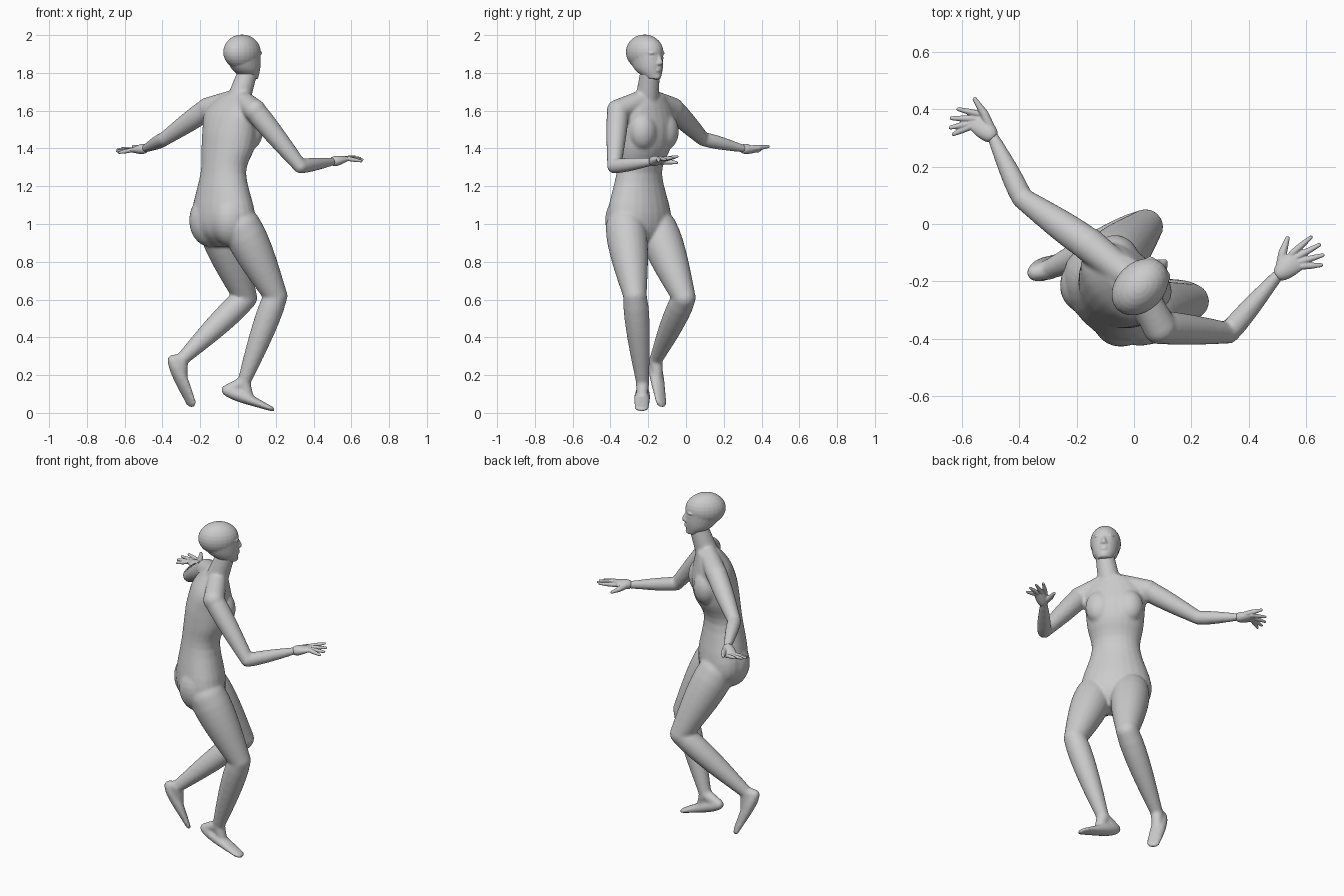
import bpy, bmesh, math
from mathutils import Vector, Matrix

cube = bpy.data.objects.get("Cube")
if cube:
    bpy.data.objects.remove(cube)

skin = bpy.data.materials.new("plain grey")
skin.use_nodes = True
grey = (0.6, 0.6, 0.6, 1)
skin.diffuse_color = grey
skin.node_tree.nodes["Principled BSDF"].inputs["Base Color"].default_value = grey

UP = Vector((0, 0, 1))
FORWARD = Vector((1, 1, 0)).normalized()
LEFT = Vector((-1, 1, 0)).normalized()
BODY_LINE = -.12


def place(forward, left, height):
    """Point measured along the direction the figure faces."""
    return FORWARD * forward + LEFT * (BODY_LINE + left) + UP * height


def spline(before, start, end, after, t):
    """Smooth interpolation through neighbouring stations."""
    slope_in, slope_out = (end - before) / 2, (after - start) / 2
    ease = t * t * (3 - 2 * t)
    return (start.lerp(end, ease) + slope_in * t * (1 - t) ** 2
            - slope_out * t * t * (1 - t))


def loft(bm, stations, axis, side, segments=24, steps=4):
    """Skin elliptical rings given as (centre, half width, half depth)."""
    keys = [Vector((*centre, width, depth)) for centre, width, depth in stations]
    keys = [keys[0]] + keys + [keys[-1]]
    path = [spline(*keys[i:i + 4], step / steps)
            for i in range(len(keys) - 3) for step in range(steps)]
    path.append(keys[-1])
    across = (side - axis * side.dot(axis)).normalized()
    deep = axis.cross(across)
    rings = []
    for key in path:
        ring = []
        for k in range(segments):
            angle = math.tau * k / segments
            offset = across * key[3] * math.cos(angle) + deep * key[4] * math.sin(angle)
            ring.append(bm.verts.new(key.to_3d() + offset))
        rings.append(ring)
    for lower, upper in zip(rings, rings[1:]):
        for k in range(segments):
            bm.faces.new((lower[k - 1], lower[k], upper[k], upper[k - 1]))
    bm.faces.new(rings[0][::-1])
    bm.faces.new(rings[-1])


def blob(bm, centre, depth, width, height):
    """Ellipsoid aligned with the direction the figure faces."""
    turn = Matrix((FORWARD, LEFT, UP)).transposed().to_4x4()
    size = Matrix.Diagonal((depth, width, height, 1))
    bmesh.ops.create_uvsphere(bm, u_segments=24, v_segments=14, radius=1,
                              matrix=Matrix.Translation(centre) @ turn @ size)


def bone(bm, start, end, first, last, bulge=0, side=FORWARD, flatten=1):
    """Tapering segment, swelling in its upper half, flattened toward its end."""
    stations = []
    count = 8
    for i in range(count + 1):
        t = i / count
        radius = first + (last - first) * t + bulge * math.sin(math.pi * t ** .7)
        stations.append((start.lerp(end, t), radius, radius * (1 + (flatten - 1) * t)))
    loft(bm, stations, (end - start).normalized(), side, steps=1)


def limb(bm, joints, radii, bulge=0):
    """Chain of bones with a ball at every joint."""
    for i in range(len(joints) - 1):
        bone(bm, joints[i], joints[i + 1], radii[i], radii[i + 1], bulge)
    for joint, radius in zip(joints, radii):
        blob(bm, joint, radius, radius, radius)


def finish(bm, name, voxel, smoothing):
    """Fuse the overlapping forms into one smooth surface."""
    bmesh.ops.recalc_face_normals(bm, faces=bm.faces)
    mesh = bpy.data.meshes.new(name)
    bm.to_mesh(mesh)
    bm.free()
    mesh.materials.append(skin)
    obj = bpy.data.objects.new(name, mesh)
    bpy.context.collection.objects.link(obj)
    remesh = obj.modifiers.new("fuse", 'REMESH')
    remesh.mode = 'VOXEL'
    remesh.voxel_size = voxel
    remesh.use_smooth_shade = True
    relax = obj.modifiers.new("relax", 'SMOOTH')
    relax.factor = 0.5
    relax.iterations = smoothing


# Torso: forward offset, height, half width, half depth
body = bmesh.new()
torso = [(-.21, .88, .09, .06), (-.225, .95, .18, .12), (-.23, 1.06, .195, .135),
         (-.23, 1.27, .135, .105), (-.195, 1.4, .155, .125), (-.18, 1.5, .165, .125),
         (-.17, 1.6, .17, .1), (-.145, 1.68, .09, .06)]
loft(body, [(place(lean, 0, height), width, depth) for lean, height, width, depth in torso],
     UP, LEFT)
for offset in (-.08, .08):
    blob(body, place(-.12, offset, 1.49), .07, .08, .1)
    blob(body, place(-.25, offset, 1.02), .115, .105, .14)

# Neck
neck_base = place(-.14, -.03, 1.67)
limb(body, [neck_base, place(-.1, -.05, 1.8)], [.062, .052])

# Arms
right_shoulder, left_shoulder = Vector((.09, -.36, 1.6)), Vector((-.16, -.07, 1.61))
right_elbow, left_elbow = Vector((.33, -.38, 1.305)), Vector((-.39, .09, 1.45))
right_wrist, left_wrist = Vector((.5, -.18, 1.33)), Vector((-.49, .3, 1.4))
for shoulder, elbow, wrist in ((right_shoulder, right_elbow, right_wrist),
                               (left_shoulder, left_elbow, left_wrist)):
    limb(body, [neck_base, shoulder], [.05, .06])
    limb(body, [shoulder, elbow, wrist], [.057, .037, .021], bulge=.005)

# Legs and feet
right_leg = [Vector((.02, -.32, .98)), Vector((.2, -.27, .62)), Vector((.03, -.23, .16))]
left_leg = [Vector((-.1, -.15, .97)), Vector((.04, -.01, .61)), Vector((-.3, -.16, .28))]
right_foot = Vector((-.06, -.23, .12)), Vector((.18, -.235, .02))
left_foot = Vector((-.345, -.17, .28)), Vector((-.245, -.13, .045))
for leg, foot, side in ((right_leg, right_foot, Vector((0, 1, 0))),
                        (left_leg, left_foot, LEFT)):
    heel, toe = foot
    limb(body, leg, [.105, .062, .034], bulge=.012)
    bone(body, heel, toe, .03, .036, bulge=.01, side=side, flatten=.35)
    bone(body, heel.lerp(toe, .8), toe.lerp(heel, -.06), .016, .024, side=side, flatten=.35)
    limb(body, [leg[-1], heel.lerp(toe, .5)], [.036, .026])
    limb(body, [leg[-1], heel], [.034, .028])
finish(body, "body", .009, 4)

# Head: cranium, tapering jaw and features
head = bmesh.new()


def face(forward, left, height):
    return place(forward - .14, left - .05, height)


blob(head, face(0, 0, 1.91), .113, .085, .093)
loft(head, [(face(.005, 0, 1.91), .082, .106), (face(.02, 0, 1.85), .074, .095),
            (face(.035, 0, 1.81), .063, .076), (face(.065, 0, 1.77), .036, .042)], UP, LEFT)
limb(head, [face(.1, 0, 1.9), face(.117, 0, 1.855)], [.01, .015])
blob(head, face(.09, 0, 1.78), .022, .026, .016)
for lip in (1.813, 1.825):
    blob(head, face(.103, 0, lip), .016, .022, .007)
for offset in (-.03, .03):
    blob(head, face(.09, offset, 1.905), .018, .026, .01)
    blob(head, face(.088, offset, 1.88), .016, .018, .01)
    blob(head, face(.112, offset * .4, 1.85), .011, .009, .008)
finish(head, "head", .005, 3)


# Hands: palm, four fanned fingers and a thumb
def hand(name, wrist, knuckles, thumb_tip, thumb_turn, lead):
    bm = bmesh.new()
    aim = knuckles - wrist
    aim.z = 0
    aim.normalize()
    side = UP.cross(aim) * thumb_turn
    middle = wrist.lerp(knuckles, .5)
    bone(bm, wrist, knuckles, .022, .037, bulge=.007, side=side, flatten=.35)
    for k, length in enumerate((.085, .093, .085, .065)):
        angle = lead - .22 * k
        reach = aim * math.cos(angle) + side * math.sin(angle)
        base = knuckles + side * (.029 - .019 * k)
        tip = base + reach * length + UP * (.012 - .008 * k)
        limb(bm, [base.lerp(middle, .4), base, base.lerp(tip, .5), tip],
             [.011, .012, .011, .007])
    root = wrist.lerp(knuckles, .25) + side * .012
    limb(bm, [root, root.lerp(thumb_tip, .5) + side * .006, thumb_tip], [.018, .015, .008])
    finish(bm, name, .003, 2)


hand("right_hand", right_wrist, Vector((.57, -.125, 1.345)),
     Vector((.535, -.05, 1.325)), 1, .05)
hand("left_hand", left_wrist, Vector((-.55, .36, 1.39)),
     Vector((-.555, .435, 1.41)), -1, -.55)
